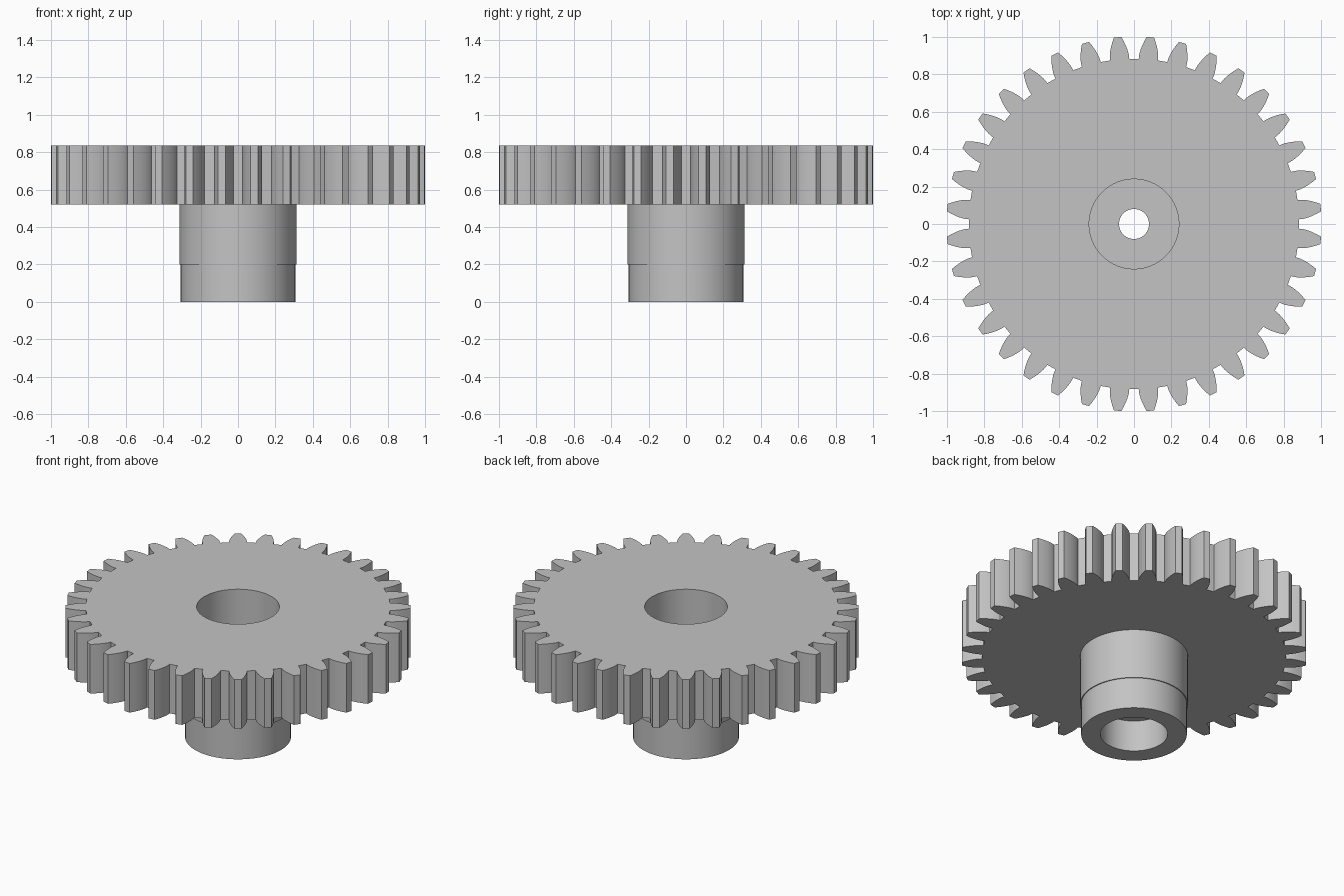
import bpy, bmesh, math
from math import sin, cos, tan, acos, pi, radians

cube = bpy.data.objects.get("Cube")
if cube:
    bpy.data.objects.remove(cube, do_unlink=True)

# Gear proportions
TEETH = 36
TIP_R = 1.0024
MODULE = TIP_R / (TEETH / 2 + 1)
PITCH_R = MODULE * TEETH / 2
ROOT_R = PITCH_R - 1.25 * MODULE
BASE_R = PITCH_R * cos(radians(20))
BORE_R = 0.24
GEAR_BOTTOM, GEAR_TOP = 0.52, 0.835
SEGMENTS = TEETH * 2
STEP = 2 * pi / TEETH

grey = bpy.data.materials.new("plain grey")
grey.use_nodes = True
grey.diffuse_color = (0.55, 0.55, 0.55, 1)
grey.node_tree.nodes["Principled BSDF"].inputs["Base Color"].default_value = (0.55, 0.55, 0.55, 1)


def polar(bm, r, angle, z):
    return bm.verts.new((r * cos(angle), r * sin(angle), z))


def make_object(name, bm):
    bmesh.ops.recalc_face_normals(bm, faces=bm.faces)
    mesh = bpy.data.meshes.new(name)
    bm.to_mesh(mesh)
    bm.free()
    mesh.materials.append(grey)
    obj = bpy.data.objects.new(name, mesh)
    bpy.context.collection.objects.link(obj)
    bpy.ops.object.select_all(action='DESELECT')
    obj.select_set(True)
    bpy.context.view_layer.objects.active = obj
    return obj


def involute(r):
    pressure = acos(min(1, BASE_R / r))
    return tan(pressure) - pressure


def half_angle(r):
    """Half the angular width of a tooth at radius r."""
    return STEP / 4 + involute(PITCH_R) - involute(max(r, BASE_R))


# Toothed wheel: flat ring plus involute teeth, thickened upwards
bm = bmesh.new()
flank = [BASE_R + (TIP_R - BASE_R) * i / 5 for i in range(6)]
root, bore = [], []
for t in range(TEETH):
    centre = (t + 0.5) * STEP
    sides = []
    for s in (-1, 1):
        foot = polar(bm, ROOT_R, centre + s * half_angle(ROOT_R), GEAR_BOTTOM)
        root.append(foot)
        bore.append(polar(bm, BORE_R, centre + s * STEP / 4, GEAR_BOTTOM))
        sides.append([foot] + [polar(bm, r, centre + s * half_angle(r), GEAR_BOTTOM) for r in flank])
    bm.faces.new(sides[0] + sides[1][::-1])
for i in range(SEGMENTS):
    j = (i + 1) % SEGMENTS
    bm.faces.new((bore[i], root[i], root[j], bore[j]))
gear = make_object("toothed_wheel", bm)
# Orient the sheet upwards before thickening
if gear.data.polygons[0].normal.z < 0:
    gear.data.flip_normals()
solid = gear.modifiers.new("thickness", 'SOLIDIFY')
solid.thickness = GEAR_TOP - GEAR_BOTTOM
solid.offset = 1
bpy.ops.object.modifier_apply(modifier=solid.name)
bpy.ops.object.shade_smooth_by_angle(angle=radians(25))

# Hub: closed lathe profile with a recess at each end and a small through hole
profile = [(0.195, 0), (0.307, 0), (0.307, 0.2), (0.313, 0.2), (0.313, GEAR_BOTTOM),
           (BORE_R, GEAR_BOTTOM), (BORE_R, 0.42), (0.08, 0.42), (0.08, 0.2), (0.195, 0.2)]
bm = bmesh.new()
rings = [[polar(bm, r, (i + 0.5) * 2 * pi / SEGMENTS, z) for i in range(SEGMENTS)] for r, z in profile]
for k, ring in enumerate(rings):
    following = rings[(k + 1) % len(rings)]
    for i in range(SEGMENTS):
        j = (i + 1) % SEGMENTS
        bm.faces.new((ring[i], ring[j], following[j], following[i]))
make_object("hub", bm)
bpy.ops.object.shade_smooth_by_angle(angle=radians(25))
